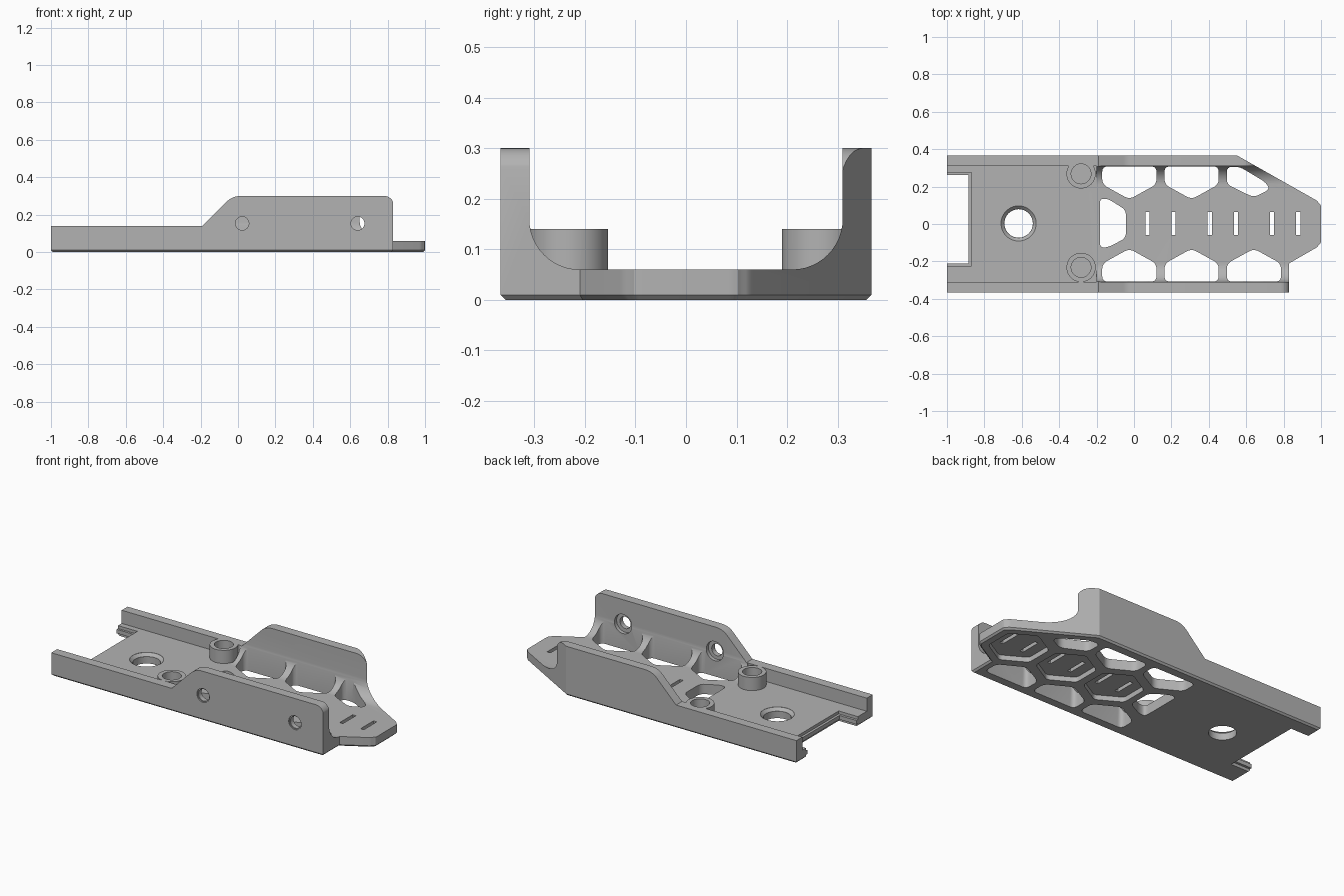
import bpy, bmesh, math
from mathutils import Vector

cube = bpy.data.objects.get("Cube")
if cube:
    bpy.data.objects.remove(cube, do_unlink=True)

grey = bpy.data.materials.new("plain grey")
grey.use_nodes = True
grey.diffuse_color = (0.45, 0.45, 0.45, 1)
grey.node_tree.nodes["Principled BSDF"].inputs["Base Color"].default_value = (0.45, 0.45, 0.45, 1)


def rounded(points, radius, steps=6):
    """Round every corner of a closed polygon."""
    out = []
    for i, p in enumerate(points):
        p = Vector(p)
        a = Vector(points[i - 1]) - p
        b = Vector(points[(i + 1) % len(points)]) - p
        start = p + a.normalized() * min(radius, a.length * 0.45)
        end = p + b.normalized() * min(radius, b.length * 0.45)
        for k in range(steps + 1):
            t = k / steps
            out.append(start * (1 - t) ** 2 + p * 2 * t * (1 - t) + end * t ** 2)
    return out


def circle(cx, cy, r, n=48):
    return [(cx + r * math.cos(math.tau * i / n), cy + r * math.sin(math.tau * i / n))
            for i in range(n)]


def prism(name, points, lo, hi, axis="z", chamfer=0):
    """Extrude a polygon along an axis, optionally chamfering its lower rim."""
    place = {"x": lambda a, b, h: (h, a, b),
             "y": lambda a, b, h: (a, h, b),
             "z": lambda a, b, h: (a, b, h)}[axis]
    bm = bmesh.new()
    base = bm.faces.new([bm.verts.new(place(p[0], p[1], lo)) for p in points])
    rim = list(base.edges)
    new = bmesh.ops.extrude_face_region(bm, geom=[base], use_keep_orig=True)
    verts = [g for g in new["geom"] if isinstance(g, bmesh.types.BMVert)]
    bmesh.ops.translate(bm, verts=verts, vec=place(0, 0, hi - lo))
    bmesh.ops.recalc_face_normals(bm, faces=bm.faces)
    if chamfer:
        bmesh.ops.bevel(bm, geom=rim, offset=chamfer, segments=1, affect="EDGES")
    mesh = bpy.data.meshes.new(name)
    bm.to_mesh(mesh)
    bm.free()
    mesh.materials.append(grey)
    obj = bpy.data.objects.new(name, mesh)
    bpy.context.collection.objects.link(obj)
    return obj


def box(name, x0, x1, y0, y1, z0, z1):
    return prism(name, [(x0, y0), (x1, y0), (x1, y1), (x0, y1)], z0, z1)


def combine(body, tool, operation="DIFFERENCE"):
    mod = body.modifiers.new("combine", "BOOLEAN")
    mod.operation = operation
    mod.solver = "EXACT"
    mod.object = tool
    bpy.context.view_layer.objects.active = body
    bpy.ops.object.modifier_apply(modifier=mod.name)
    bpy.data.objects.remove(tool, do_unlink=True)


HALF, INNER, FLOOR = 0.367, 0.31, 0.06

# Tray blank: plan outline with a tapered tongue
tip = rounded([(0.83, -0.21), (0.995, -0.115), (0.995, 0.115), (0.9, 0.17)], 0.03)[7:21]
outline = [(-1, -HALF), (0.83, -HALF), (0.83, -0.21)] + [tuple(p) for p in tip]
outline = [(x + 0.005 if x > 0.99 else x, y) for x, y in outline]
tray = prism("tray", outline + [(0.55, HALF), (-1, HALF)], 0, 0.3, chamfer=0.01)

# Inner channel: square at the rear, filleted along the high walls
R = 0.1
arc = [(INNER - R + R * math.sin(a), FLOOR + R - R * math.cos(a))
       for a in [math.pi / 2 * i / 12 for i in range(13)]]
section = arc + [(INNER, 0.5), (-INNER, 0.5)] + [(-y, z) for y, z in reversed(arc)]
combine(tray, prism("channel", section, -0.25, 1.1, "x"))
combine(tray, box("rear_channel", -1.1, -0.2, -INNER, INNER, FLOOR, 0.5))

# Stepped and rounded wall tops, one profile for each wall
for side, end, r in ((-1, 0.832, 0.05), (1, 0.66, 0.08)):
    ramp = rounded([(-0.19, 0.14), (-0.03, 0.3), (0.2, 0.3)], 0.045)[7:14]
    wall_top = [(-1.1, 0.14), (-0.19, 0.14)] + [tuple(p) for p in ramp] + [(0.1, 0.5), (-1.1, 0.5)]
    corner = [(end - r + r * math.sin(a), 0.3 - r + r * math.cos(a))
              for a in [math.pi / 2 * i / 8 for i in range(9)]]
    corner += [(end + 0.2, 0.3 - r), (end + 0.2, 0.5), (end - r, 0.5)]
    lo, hi = sorted((side * 0.25, side * 0.5))
    combine(tray, prism("ramp_cut", wall_top, lo, hi, "y"))
    combine(tray, prism("corner_cut", corner, lo, hi, "y"))

# Honeycomb openings along both walls
W = 0.145
for side in (-1, 1):
    for i in range(3):
        cx = -0.025 + 0.333 * i
        hole = [(cx, 0.132), (cx + W, 0.212), (cx + W, 0.308), (cx - W, 0.308), (cx - W, 0.212)]
        if side > 0 and i == 2:
            hole = [(cx, 0.142), (0.725, 0.185), (0.705, 0.222), (0.565, 0.306),
                    (cx - W, 0.306), (cx - W, 0.212)]
        hole = [(x, side * y) for x, y in hole]
        combine(tray, prism("comb_opening", rounded(hole, 0.03), -0.1, 0.2))

# Half opening at the rear of the centre row
half = [(-0.183, -0.125), (-0.14, -0.125), (-0.043, -0.075),
        (-0.043, 0.075), (-0.14, 0.135), (-0.183, 0.135)]
combine(tray, prism("half_opening", rounded(half, 0.03), -0.1, 0.2))

# Centre row: underside pockets with strap slots
for i in range(3):
    cx = 0.142 + 0.333 * i
    r = 0.165
    hexagon = [(cx + r * math.sin(k * math.pi / 3), r * math.cos(k * math.pi / 3)) for k in range(6)]
    combine(tray, prism("pocket", rounded(hexagon, 0.02), -0.1, 0.03))
    for dx in (-0.07, 0.07):
        combine(tray, box("slot", cx + dx - 0.011, cx + dx + 0.011, -0.06, 0.065, -0.1, 0.2))

# Rear notch with a ridge around its edge
combine(tray, box("notch", -1.1, -0.885, -0.21, 0.262, -0.1, 0.3))
for z0, z1 in ((-0.1, 0.018), (0.042, 0.3)):
    combine(tray, box("notch_step", -1.1, -0.87, -0.225, 0.275, z0, z1))

# Large floor hole with a lip
combine(tray, prism("floor_hole", circle(-0.617, 0.003, 0.076), -0.1, 0.2))
combine(tray, prism("floor_hole_lip", circle(-0.617, 0.003, 0.094), 0.042, 0.2, chamfer=0.017))

# Screw bosses
for y in (-0.232, 0.268):
    combine(tray, prism("boss", circle(-0.283, y, 0.078), 0.03, 0.14), "UNION")
    combine(tray, prism("boss_bore", circle(-0.283, y, 0.053), 0.055, 0.3))

# Counterbored screw holes in the front wall
for x in (0.022, 0.64):
    combine(tray, prism("screw_hole", circle(x, 0.153, 0.036), -0.5, -0.2, "y"))
    combine(tray, prism("counterbore", circle(x, 0.153, 0.058), -0.33, -0.2, "y"))
    combine(tray, prism("outer_rim", circle(x, 0.153, 0.042), -0.5, -0.36, "y"))

bpy.ops.object.select_all(action="DESELECT")
tray.select_set(True)
bpy.context.view_layer.objects.active = tray
bpy.ops.object.shade_smooth_by_angle(angle=math.radians(25))
